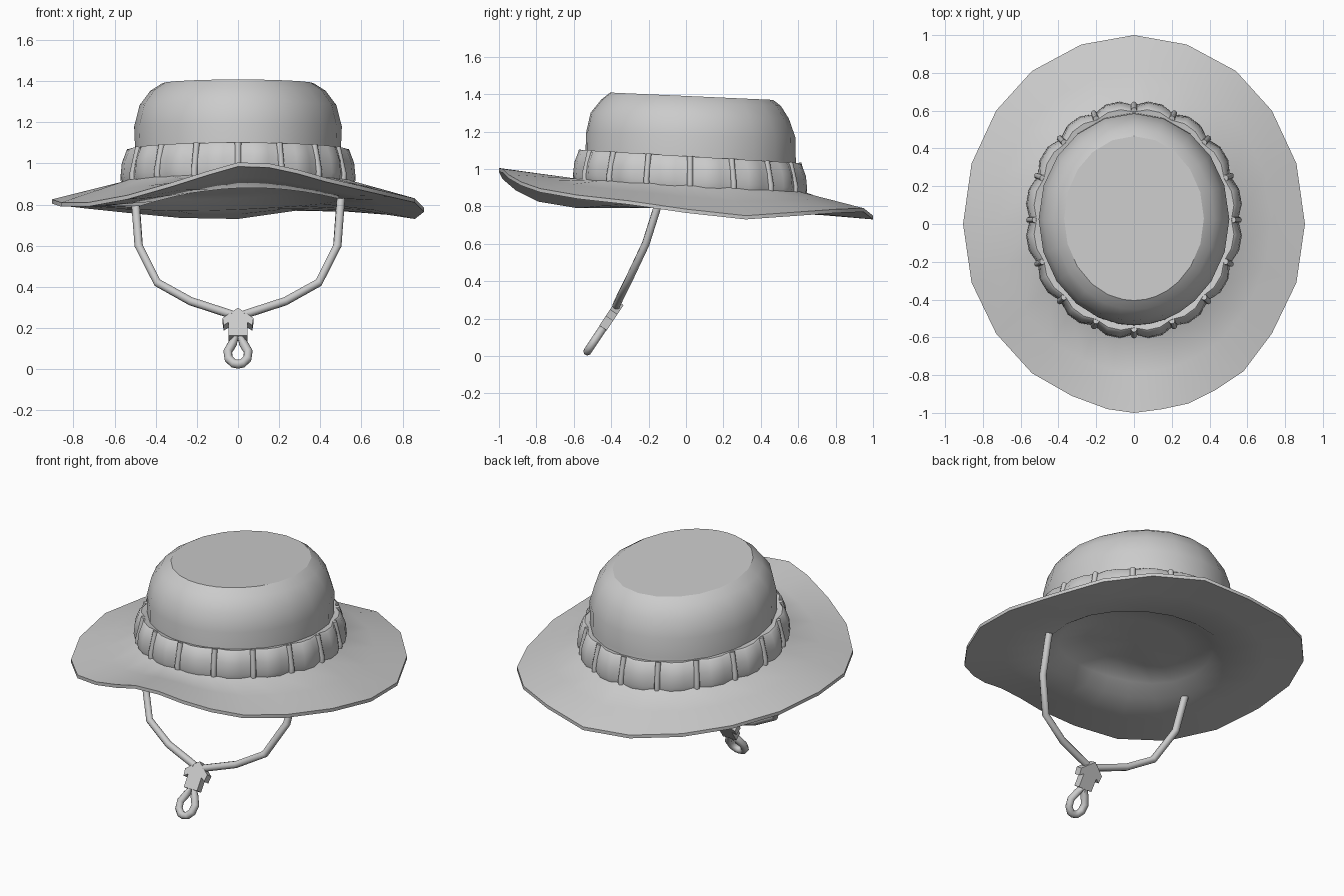
import bpy, bmesh, math
from mathutils import Vector

if "Cube" in bpy.data.objects:
    bpy.data.objects.remove(bpy.data.objects["Cube"])

fabric = bpy.data.materials.new("grey fabric")
fabric.diffuse_color = (0.6, 0.6, 0.6, 1)
fabric.use_nodes = True
fabric.node_tree.nodes["Principled BSDF"].inputs["Base Color"].default_value = fabric.diffuse_color


def finish(ob, angle):
    """Material, smooth faces and sharp edges above the angle."""
    me = ob.data
    me.materials.clear()
    me.materials.append(fabric)
    me.shade_smooth()
    me.set_sharp_from_angle(angle=math.radians(angle))
    return ob


def mesh_object(name, bm):
    bmesh.ops.recalc_face_normals(bm, faces=bm.faces)
    me = bpy.data.meshes.new(name)
    bm.to_mesh(me)
    bm.free()
    ob = bpy.data.objects.new(name, me)
    bpy.context.collection.objects.link(ob)
    return ob


def loft(bm, rings):
    """Bridge closed rings of points with quads; returns the vertex rings."""
    vs = [[bm.verts.new(p) for p in r] for r in rings]
    n = len(vs[0])
    for a, b in zip(vs, vs[1:]):
        for i in range(n):
            j = (i + 1) % n
            bm.faces.new((a[i], a[j], b[j], b[i]))
    return vs


def tube(name, pts, radius, cyclic=False):
    cu = bpy.data.curves.new(name, 'CURVE')
    cu.dimensions = '3D'
    cu.bevel_depth = radius
    cu.bevel_resolution = 2
    cu.use_fill_caps = True
    sp = cu.splines.new('POLY')
    sp.points.add(len(pts) - 1)
    for p, co in zip(sp.points, pts):
        p.co = (*co, 1)
    sp.use_cyclic_u = cyclic
    ob = bpy.data.objects.new(name, cu)
    bpy.context.collection.objects.link(ob)
    bpy.ops.object.select_all(action='DESELECT')
    ob.select_set(True)
    bpy.context.view_layer.objects.active = ob
    bpy.ops.object.convert(target='MESH')
    return finish(bpy.context.view_layer.objects.active, 50)


# Hat: wavy brim edge, then elliptical rings up the crown
edge = [(0, 1, .75), (.28, .95, .79), (.54, .81, .785), (.73, .6, .77),
        (.86, .32, .75), (.905, 0, .785), (.86, -.31, .83), (.73, -.58, .86),
        (.58, -.78, .895), (.43, -.88, .93), (.29, -.95, .97), (.15, -.98, 1.0),
        (0, -1, 1.005), (-.14, -.98, .965), (-.33, -.91, .905), (-.54, -.79, .845),
        (-.73, -.58, .81), (-.86, -.31, .81), (-.905, 0, .825), (-.86, .32, .815),
        (-.73, .6, .80), (-.54, .81, .78), (-.28, .95, .755)]
angles = [math.atan2(y, x / .905) for x, y, z in edge]


def ellipse(ax, ay, cy, z, tilt):
    pts = []
    for a in angles:
        y = cy + ay * math.sin(a)
        pts.append(Vector((ax * math.cos(a), y, z + tilt * y)))
    return pts


outer = [Vector(p) for p in edge]
inner = ellipse(.55, .60, .02, .915, -.055)
middle = [(a + b) / 2 for a, b in zip(outer, inner)]
crown = [ellipse(*r) for r in (
    (.512, .572, .025, .945, -.055),
    (.50, .562, .025, 1.06, -.02),
    (.505, .56, .025, 1.18, -.02),
    (.478, .53, .02, 1.285, -.03),
    (.425, .48, .027, 1.355, -.035),
    (.37, .435, .03, 1.39, -.045))]


def lining(ax, ay, rise):
    """Low lip of the head opening, raised at the front."""
    pts = []
    for a in angles:
        s, c = math.sin(a), math.cos(a)
        wave = .075 * s * s if s < 0 else -.03 * s
        pts.append(Vector((ax * c, .01 + ay * s, .805 + .02 * c + wave + rise)))
    return pts


# Thick padded underside with a shallow domed recess
hem = [p - Vector((0, 0, .02)) for p in outer]
lip = lining(.50, .53, 0)
padding = [(a + b) / 2 for a, b in zip(hem, lip)]
recess = [lining(.27, .29, .08), lining(.42, .45, .055)]
bm = bmesh.new()
rings = loft(bm, recess + [lip, padding, hem, outer, middle, inner] + crown)
pole = bm.verts.new((0, .01, .90))
for i, v in enumerate(rings[0]):
    bm.faces.new((pole, rings[0][(i + 1) % len(angles)], v))
bm.faces.new(rings[-1])
top_index = len(bm.faces) - 1
hat = finish(mesh_object("hat_body", bm), 50)
# Crisp seam round the flat top of the crown
seam = set(hat.data.polygons[top_index].edge_keys)
sharp = hat.data.attributes.get("sharp_edge") or \
    hat.data.attributes.new("sharp_edge", 'BOOLEAN', 'EDGE')
for e in hat.data.edges:
    if e.key in seam:
        sharp.data[e.index].value = True

# Puffed band of sixteen pockets around the crown
LOOPS, SUB = 16, 3


def band_point(i, grow, puff, z):
    a = 2 * math.pi * i / (LOOPS * SUB) + math.pi / 2
    r = grow + puff * math.sin(math.pi * (i % SUB) / SUB)
    y = .022 + (.575 + r) * math.sin(a)
    return Vector(((.52 + r) * math.cos(a), y, z - .06 * y))


count = LOOPS * SUB
bm = bmesh.new()
loft(bm, [[band_point(i, g, p, z) for i in range(count)] for g, p, z in (
    (.028, .022, .905), (.030, .030, .935), (.020, .034, 1.0),
    (.002, .028, 1.06), (-.004, .020, 1.068), (-.03, 0, 1.06))])
finish(mesh_object("hat_band", bm), 40)

# Stitched loops between the pockets
for k in range(LOOPS):
    i = k * SUB
    tube("band_loop", [band_point(i, .034, 0, .91), band_point(i, .035, 0, .94),
                       band_point(i, .004, 0, 1.068)], .016)

# Chin cord, mirrored left and right
for s in (-1, 1):
    tube("chin_cord", [(s * x, y, z) for x, y, z in (
        (.5, -.14, .83), (.497, -.155, .79), (.483, -.215, .60),
        (.392, -.30, .42), (.23, -.345, .33), (.03, -.375, .265))], .021)


# Sliding toggle and end loop lie in one backward-leaning plane
def lean(x, z, depth=0):
    n = Vector((0, -.832, .555))
    return Vector((x, -.37 + (z - .26) * .667, z)) + n * depth


half = [(0, .285), (.075, .235), (.07, .20), (.045, .215), (.045, .15)]
outline = half + [(-x, z) for x, z in reversed(half[1:])]
bm = bmesh.new()
caps = loft(bm, [[lean(x, z, d) for x, z in outline] for d in (-.024, .024)])
for c in caps:
    bm.faces.new(c)
finish(mesh_object("cord_toggle", bm), 30)

half = [(0, .165), (.026, .125), (.05, .085), (.045, .05), (.022, .028)]
tube("cord_end_loop", [lean(x, z) for x, z in
                       half + [(0, .024)] + [(-x, z) for x, z in reversed(half[1:])]],
     .022, cyclic=True)
